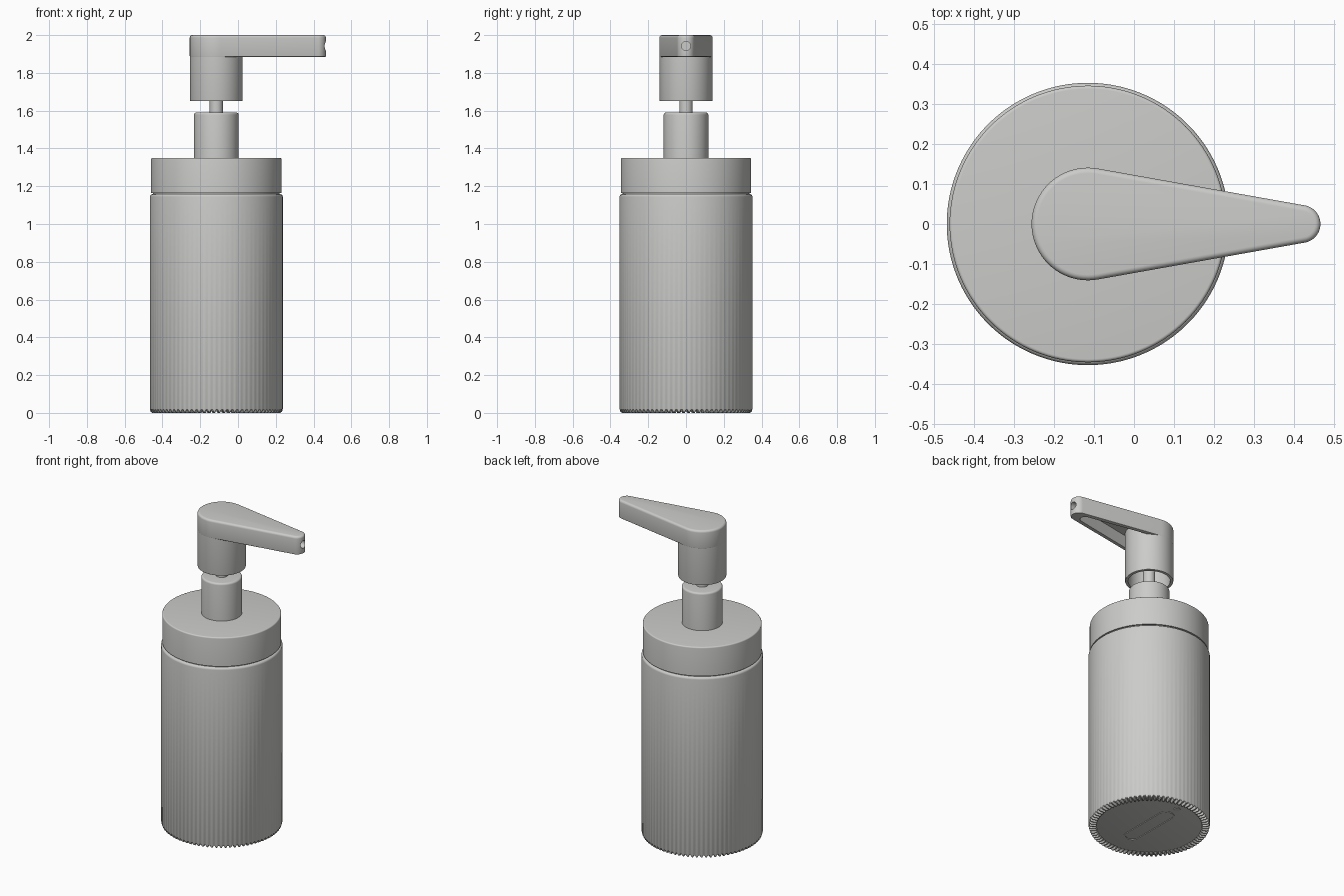
import bpy, bmesh
from math import sin, cos, pi, acos
from mathutils import Vector

if "Cube" in bpy.data.objects:
    bpy.data.objects.remove(bpy.data.objects["Cube"])

AXIS = -0.115          # x of the bottle's centre line
TIP = 0.418            # x of the spout end's centre
TEETH = 80

grey = bpy.data.materials.new("light_grey")
grey.use_nodes = True
COLOR = (0.6, 0.6, 0.585, 1)
grey.diffuse_color = COLOR
grey.node_tree.nodes["Principled BSDF"].inputs["Base Color"].default_value = COLOR


def fillet(r, z, b, start, end, n=5):
    """Points on a rounded corner with centre (r, z), angles in quarter turns."""
    angles = [(start + (end - start) * i / n) * pi / 2 for i in range(n + 1)]
    return [(r + b * cos(a), z + b * sin(a)) for a in angles]


def ring(r, z, n=128):
    return [(AXIS + r * cos(2 * pi * i / n), r * sin(2 * pi * i / n), z) for i in range(n)]


def hull(x1, r1, x2, r2, z, n=40):
    """Outline wrapped around two circles lying on the x axis."""
    phi = acos((r1 - r2) / (x2 - x1))
    tip = [-phi + 2 * phi * i / n for i in range(n + 1)]
    butt = [phi + (2 * pi - 2 * phi) * i / n for i in range(n + 1)]
    return ([(x2 + r2 * cos(a), r2 * sin(a), z) for a in tip]
            + [(x1 + r1 * cos(a), r1 * sin(a), z) for a in butt])


def loft(name, loops, closed=False):
    """Skin a stack of matching loops; cap the ends or join them up."""
    bm = bmesh.new()
    rows = [[bm.verts.new(p) for p in loop] for loop in loops]
    pairs = list(zip(rows, rows[1:]))
    if closed:
        pairs.append((rows[-1], rows[0]))
    else:
        bm.faces.new(rows[0][::-1])
        bm.faces.new(rows[-1])
    for a, b in pairs:
        for i in range(len(a)):
            j = (i + 1) % len(a)
            bm.faces.new((a[i], a[j], b[j], b[i]))
    bmesh.ops.recalc_face_normals(bm, faces=bm.faces)
    mesh = bpy.data.meshes.new(name)
    bm.to_mesh(mesh)
    bm.free()
    mesh.materials.append(grey)
    obj = bpy.data.objects.new(name, mesh)
    bpy.context.collection.objects.link(obj)
    return obj


def smooth(obj):
    bpy.ops.object.select_all(action="DESELECT")
    obj.select_set(True)
    bpy.context.view_layer.objects.active = obj
    bpy.ops.object.shade_smooth_by_angle(angle=pi / 6)


def lathe(name, profile, n=128):
    obj = loft(name, [ring(r, z, n) for r, z in profile])
    smooth(obj)
    return obj


# Bottle body, with grip teeth cut around its foot
body = [(0.305, 0.012), (0.31, 0), (0.338, 0), (0.348, 0.006), (0.352, 0.022)]
body += fillet(0.338, 1.144, 0.014, 0, 1) + [(0.32, 1.158)]
bottle = loft("bottle_body", [ring(r, z, TEETH * 4) for r, z in body])
for i, v in enumerate(bottle.data.vertices):
    radius = Vector((v.co.x - AXIS, v.co.y)).length
    if i % 4 < 2 and v.co.z < 0.015 and radius > 0.308:
        v.co.z = 0.014 + (0.004 if radius > 0.345 else 0)
smooth(bottle)

# Thin neck showing in the gap, then cap and collar
lathe("neck", [(0.335, 1.14), (0.335, 1.18)])
lathe("cap", [(0.345, 1.165)] + fillet(0.337, 1.342, 0.008, 0, 1))
lathe("collar", [(0.118, 1.34)] + fillet(0.106, 1.578, 0.012, 0, 1))
lathe("pump_stem", [(0.035, 1.57), (0.035, 1.86)], 48)

# Pump head sleeve, open underneath
sleeve = [(0.14, 1.97)] + fillet(0.136, 1.654, 0.004, 0, -1, 3)
sleeve += [(0.122, 1.65), (0.122, 1.84)]
lathe("pump_sleeve", sleeve)

# Tapered spout shell: rounded top edge, hollow underside
rows = fillet(-0.014, 1.986, 0.014, 1, 0) + fillet(-0.004, 1.889, 0.004, 0, -1, 3)
loops = [hull(AXIS, 0.1405 + d, TIP, 0.047 + d, z) for d, z in rows]
loops += [hull(AXIS, 0.118, 0.37, 0.03, z) for z in (1.885, 1.965)]
spout = loft("spout", loops)

# Nozzle hole in the spout end
bpy.ops.mesh.primitive_cylinder_add(vertices=32, radius=0.024, depth=0.1,
                                    location=(0.475, 0, 1.942), rotation=(0, pi / 2, 0))
cutter = bpy.context.object
cutter.name = "nozzle_cutter"
cutter.data.materials.append(grey)
cut = spout.modifiers.new("nozzle_hole", "BOOLEAN")
cut.object = cutter
cut.operation = "DIFFERENCE"
cut.solver = "EXACT"
smooth(spout)
bpy.ops.object.modifier_apply(modifier=cut.name)
bpy.data.objects.remove(cutter)

# Raised frame and dot under the base
frame = [hull(-0.15, 0.05 + d, 0.15, 0.05 + d, z)
         for d, z in ((0, 0.014), (0, 0.008), (-0.01, 0.008), (-0.01, 0.014))]
base_frame = loft("base_frame", frame, closed=True)
base_frame.rotation_euler.z = pi / 2
base_frame.location.x = AXIS
dot = lathe("base_dot", [(0.02, 0.014), (0.02, 0.008)], 32)
dot.location.y = 0.25
